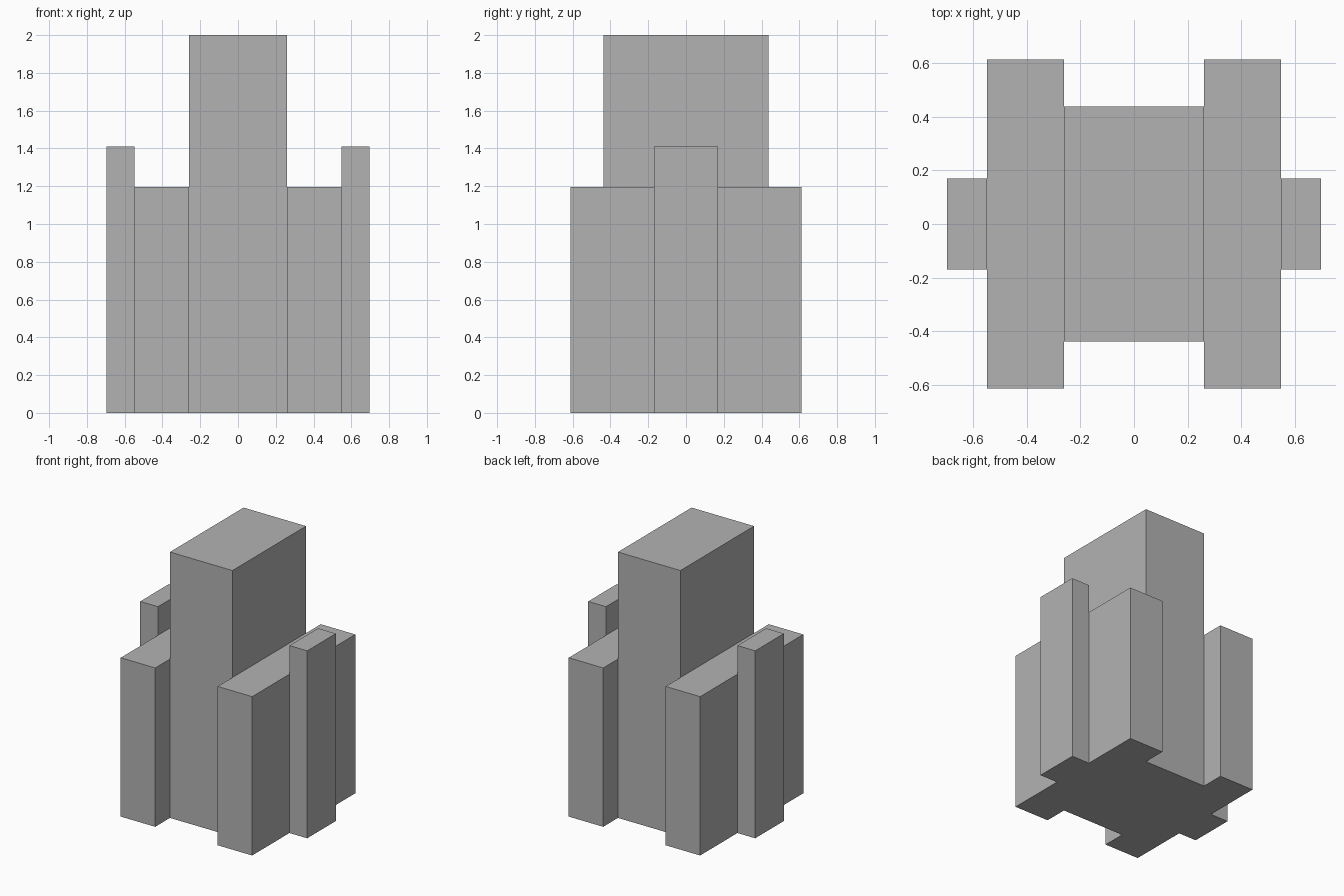
import bpy

cube = bpy.data.objects.get("Cube")
if cube:
    bpy.data.objects.remove(cube, do_unlink=True)

# One plain grey for the whole building
grey = bpy.data.materials.new("plain grey")
grey.use_nodes = True
colour = (0.45, 0.45, 0.45, 1)
grey.diffuse_color = colour
grey.node_tree.nodes["Principled BSDF"].inputs["Base Color"].default_value = colour


def block(name, x_min, x_max, depth, height):
    """Upright block standing on the ground, centred front to back."""
    bpy.ops.mesh.primitive_cube_add(size=1, location=((x_min + x_max) / 2, 0, height / 2))
    obj = bpy.context.object
    obj.name = name
    obj.scale = (x_max - x_min, depth, height)
    bpy.ops.object.transform_apply(location=False, rotation=False, scale=True)
    obj.data.materials.append(grey)
    return obj


CORE, WING, PIER = 0.26, 0.547, 0.695  # outer x of each layer

# Tall central tower
block("central_tower", -CORE, CORE, 0.875, 2.0)

# Wings and narrow piers on both sides
for side, s in (("left", 1), ("right", -1)):
    for part, inner, outer, depth, height in (
        ("wing", CORE, WING, 1.225, 1.195),
        ("pier", WING, PIER, 0.34, 1.41),
    ):
        block(f"{side}_{part}", min(s * inner, s * outer), max(s * inner, s * outer), depth, height)
